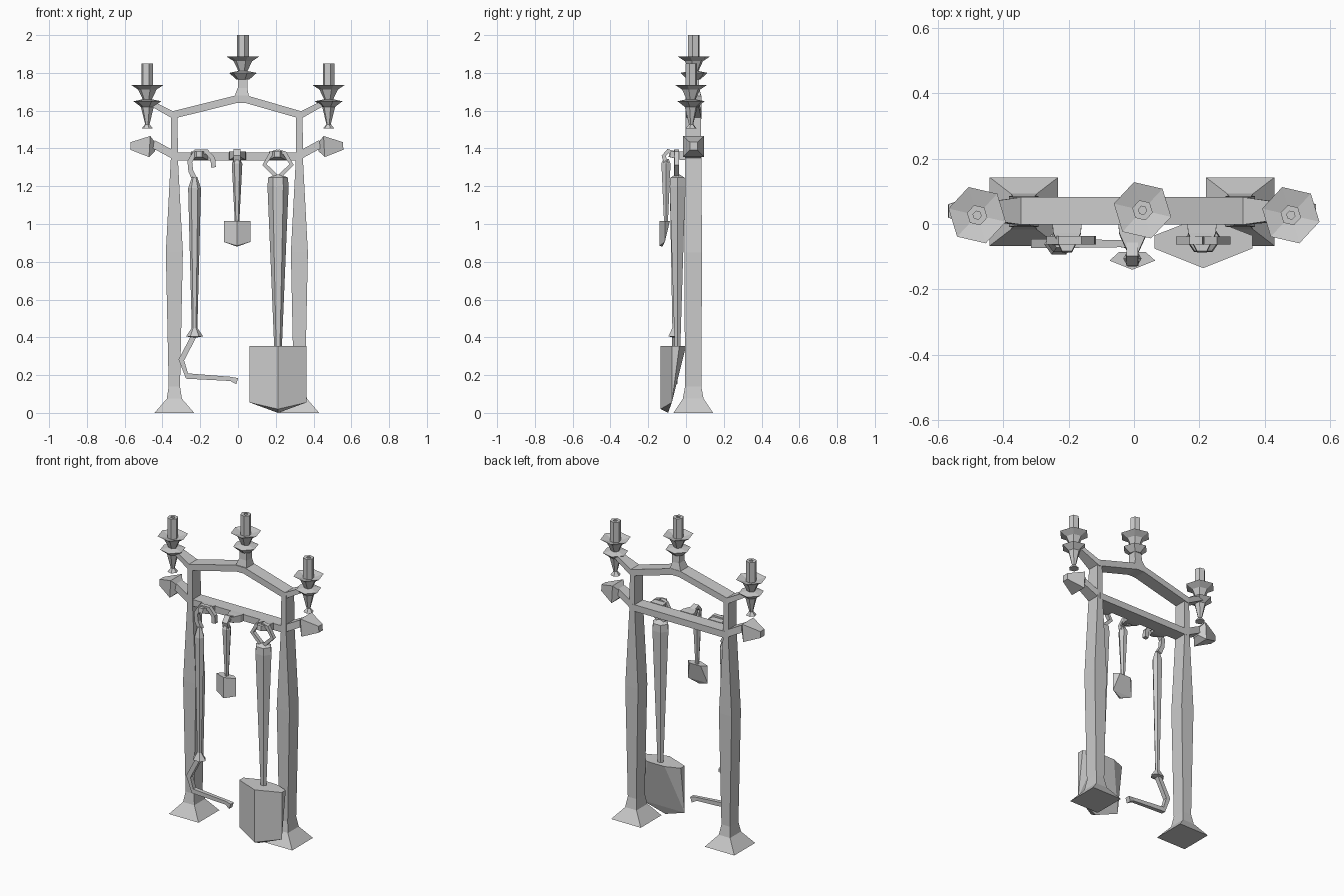
import bpy, bmesh
from math import cos, sin, pi, radians
from mathutils import Vector

if "Cube" in bpy.data.objects:
    bpy.data.objects.remove(bpy.data.objects["Cube"])


def finish(name, bm):
    bmesh.ops.recalc_face_normals(bm, faces=bm.faces[:])
    me = bpy.data.meshes.new(name)
    bm.to_mesh(me)
    bm.free()
    ob = bpy.data.objects.new(name, me)
    bpy.context.collection.objects.link(ob)
    return ob


def skin(name, rings):
    """Join equal rings of points with quads and cap both ends."""
    bm = bmesh.new()
    vs = [[bm.verts.new(p) for p in r] for r in rings]
    n = len(vs[0])
    for a, b in zip(vs, vs[1:]):
        for i in range(n):
            j = (i + 1) % n
            bm.faces.new((a[i], a[j], b[j], b[i]))
    bm.faces.new(vs[0])
    bm.faces.new(vs[-1])
    return finish(name, bm)


def bar(name, path, off, plane="xz"):
    """Four-sided bar along points (a, z, half width, half depth) in a vertical plane."""
    rings = []
    for i, (a, z, w, d) in enumerate(path):
        p, q = path[max(i - 1, 0)], path[min(i + 1, len(path) - 1)]
        t = Vector((q[0] - p[0], q[1] - p[1])).normalized()
        n = Vector((-t.y, t.x)) * w
        pts = [(a + s * n.x, z + s * n.y, off + k * d)
               for s, k in ((1, 1), (1, -1), (-1, -1), (-1, 1))]
        rings.append([(u, o, v) if plane == "xz" else (o, u, v) for u, v, o in pts])
    return skin(name, rings)


def turned(name, x, y, profile, n=6, rot=0, squash=1):
    """Upright faceted turning from (radius, z) pairs."""
    return skin(name, [[(x + r * cos(2 * pi * i / n + rot),
                         y + r * squash * sin(2 * pi * i / n + rot), z)
                        for i in range(n)] for r, z in profile])


def scoop(name, x, pts):
    """Folded blade: convex hull of mirrored (dx, y, z) points."""
    bm = bmesh.new()
    for dx, y, z in pts:
        for s in ((1, -1) if dx else (1,)):
            bm.verts.new((x + s * dx, y, z))
    res = bmesh.ops.convex_hull(bm, input=bm.verts[:])
    bmesh.ops.delete(bm, geom=[v for v in bm.verts if not v.link_faces], context='VERTS')
    bmesh.ops.dissolve_limit(bm, angle_limit=0.01, verts=bm.verts[:], edges=bm.edges[:])
    return finish(name, bm)


MID, Y = -0.006, 0.038

# Posts, finials and side candle holders
CANDLE = [(0.075, 1.65), (0.025, 1.66), (0.05, 1.712), (0.09, 1.737),
          (0.032, 1.722), (0.032, 1.851), (0.013, 1.851), (0.013, 1.845)]
for s, side in ((-1, "left"), (1, "right")):
    x = MID + s * 0.331
    bar(side + "_post", [(x, 0, .105, .105), (x, .075, .04, .055), (x, .14, .03, .043),
                         (x, .85, .045, .047), (x, 1.34, .019, .043), (x, 1.58, .017, .04)], Y)
    bar(side + "_finial", [(MID + s * a, z, w, d) for a, z, w, d in
                           ((.325, 1.36, .021, .042), (.445, 1.425, .021, .03))], Y)
    bar(side + "_finial_head", [(MID + s * a, z, w, d) for a, z, w, d in
                                ((.43, 1.405, .02, .02), (.462, 1.41, .056, .056),
                                 (.563, 1.413, .02, .02))], Y + .002)
    turned(side + "_candle_holder", s * 0.48, 0.027,
           [(.031, 1.505), (.012, 1.528), (.035, 1.62)] + CANDLE, rot=radians(47))

# Horizontal rail and arched top rail
bar("lower_rail", [(MID - .331, 1.358, .021, .042), (MID + .331, 1.358, .021, .042)], Y + .002)
bar("arched_rail", [(-.47, 1.645, .014, .025), (-.345, 1.577, .02, .042),
                    (-.012, 1.66, .02, .042), (.045, 1.66, .02, .042),
                    (.333, 1.577, .02, .042), (.46, 1.645, .014, .025)], Y + .002)

# Centre candle holder on its pedestal
bar("centre_pedestal", [(.02, 1.67, .04, .04), (.024, 1.72, .025, .028),
                        (.025, 1.77, .026, .026)], .042)
turned("centre_candle_holder", .026, .042,
       [(.035, 1.765)] + [(r, z + .15) for r, z in CANDLE], rot=radians(47))

# Tapered pegs on the lower rail
for i, (x, tip) in enumerate(((-.205, -.085), (-.003, -.09), (.208, -.085))):
    bar("peg_%d" % (i + 1), [(.0, 1.36, .022, .045), (-.03, 1.362, .022, .042),
                             (tip, 1.37, .015, .015)], x, "yz")

# Poker
T = (.013, .013)
bar("poker_hook", [(-.13, 1.3, *T), (-.133, 1.345, *T), (-.165, 1.382, *T), (-.225, 1.382, *T),
                   (-.255, 1.33, *T), (-.25, 1.28, *T), (-.228, 1.235, .014, .014)], -.05)
turned("poker_handle", -.23, -.062,
       [(.014, 1.25), (.034, 1.19), (.015, .45), (.045, .405), (.015, .4)], rot=0, squash=.8)
bar("poker_rod", [(-.232, .41, .014, .014), (-.3, .28, .015, .014), (-.27, .195, .015, .014),
                  (-.04, .18, .011, .011), (-.004, .168, .017, .016)], -.06)

# Broom
bar("broom_hook", [(-.105, 1.32, .012, .02), (-.118, 1.36, .011, .018), (-.095, 1.387, .011, .018),
                   (-.06, 1.375, .011, .018), (-.045, 1.34, .011, .012)], -.005, "yz")
turned("broom_handle", -.005, -.106, [(.016, 1.345), (.028, 1.32), (.012, 1.01)])
scoop("broom_head", -.005, [(.07, -.112, 1.017), (0, -.14, 1.017), (.04, -.085, 1.017),
                            (.07, -.112, .905), (0, -.14, .885), (0, -.125, .88)])

# Shovel
R = (.011, .012)
for s, side in ((-1, "left"), (1, "right")):
    bar("shovel_loop_" + side, [(.212 + s * a, z, *R) for a, z in
                                ((0, 1.385), (.035, 1.375), (.072, 1.315), (.012, 1.255))], -.05)
turned("shovel_handle", .212, -.045, [(.015, 1.262), (.052, 1.245), (.056, 1.2), (.02, .34)],
       squash=.85)
scoop("shovel_blade", .212, [(.15, -.075, .355), (.15, -.035, .355), (0, -.135, .355),
                             (.06, 0, .355), (.15, -.075, .055), (0, -.135, .02),
                             (0, -.095, 0)])
